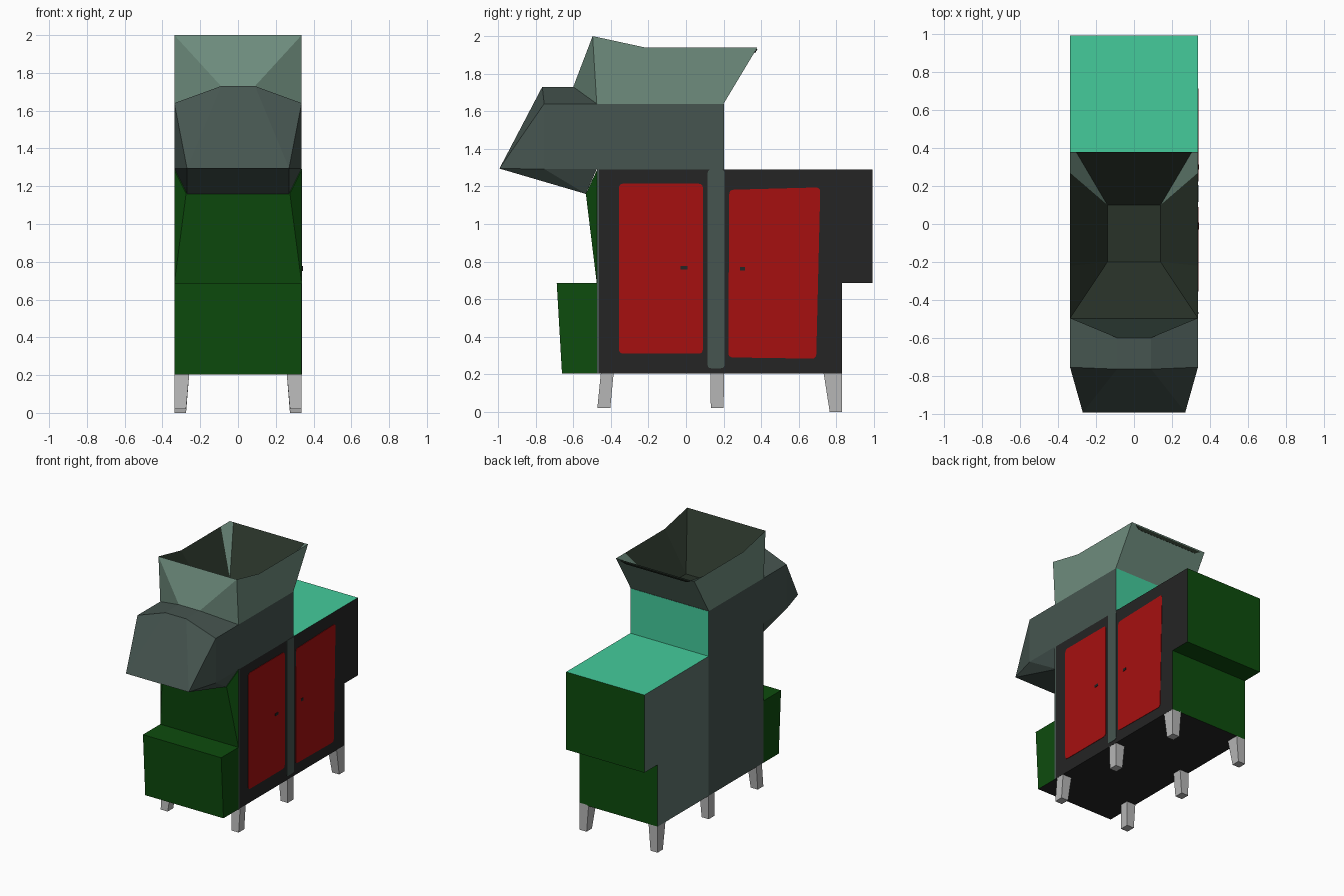
import bpy, bmesh, math
from mathutils import Vector

if "Cube" in bpy.data.objects:
    bpy.data.objects.remove(bpy.data.objects["Cube"])

W = 0.337  # half width


def mat(name, *rgb):
    m = bpy.data.materials.new(name)
    m.diffuse_color = (*rgb, 1)
    m.use_nodes = True
    m.node_tree.nodes["Principled BSDF"].inputs["Base Color"].default_value = m.diffuse_color
    return m


SLATE = mat("slate", .061, .091, .080)
PALE = mat("pale slate", .114, .175, .156)
SAGE = mat("sage", .156, .262, .205)
OLIVE = mat("dark olive", .021, .032, .021)
BLACK = mat("near black", .018, .018, .018)
RED = mat("red", .38, .005, .005)
GREEN = mat("dark green", .004, .072, .004)
MINT = mat("mint", .058, .60, .33)
GREY = mat("leg grey", .47, .47, .47)


def finish(name, bm, rule):
    """Make an object; rule(normal, centre) gives each face its material."""
    bmesh.ops.recalc_face_normals(bm, faces=bm.faces)
    me = bpy.data.meshes.new(name)
    mats = []
    for f in bm.faces:
        f.normal_update()
        m = rule(f.normal, f.calc_center_median()) if callable(rule) else rule
        if m not in mats:
            mats.append(m)
            me.materials.append(m)
        f.material_index = mats.index(m)
    bm.to_mesh(me)
    bm.free()
    ob = bpy.data.objects.new(name, me)
    bpy.context.collection.objects.link(ob)
    return ob


def hull(name, pts, rule):
    """Convex solid through the points."""
    bm = bmesh.new()
    for p in pts:
        bm.verts.new(p)
    bmesh.ops.convex_hull(bm, input=bm.verts)
    bmesh.ops.dissolve_limit(bm, angle_limit=0.01, verts=bm.verts, edges=bm.edges)
    return finish(name, bm, rule)


def both(*pts):
    """Mirror (half x, y, z) points across x = 0."""
    return [(s * x, y, z) for x, y, z in pts for s in (-1, 1)]


def extrude(name, profile, x0, x1, rule):
    """Extrude a (y, z) profile along x."""
    bm = bmesh.new()
    f = bm.faces.new([bm.verts.new((x0, y, z)) for y, z in profile])
    r = bmesh.ops.extrude_face_region(bm, geom=[f])
    vs = [v for v in r["geom"] if isinstance(v, bmesh.types.BMVert)]
    bmesh.ops.translate(bm, verts=vs, vec=(x1 - x0, 0, 0))
    return finish(name, bm, rule)


def rect(y0, y1, z0, z1):
    return [(y0, z0), (y1, z0), (y1, z1), (y0, z1)]


def rounded(corners, r, n=4):
    """Round the corners of a (y, z) outline."""
    out = []
    for i, c in enumerate(corners):
        c = Vector(c)
        a = c + (Vector(corners[i - 1]) - c).normalized() * r
        b = c + (Vector(corners[(i + 1) % len(corners)]) - c).normalized() * r
        for k in range(n + 1):
            t = k / n
            p = a * (1 - t) ** 2 + c * 2 * t * (1 - t) + b * t ** 2
            out.append((p.x, p.y))
    return out


# Main casing: black door side, green ends, mint top
def casing(left):
    def rule(n, c):
        if n.x > .5:
            return BLACK
        if n.x < -.5:
            return left
        if n.z > .5:
            return MINT
        if n.z < -.5 and c.z < .5:
            return BLACK
        return GREEN
    return rule


extrude("front_cabinet", rect(-.475, .203, .203, 1.29), -W, W, casing(SLATE))
extrude("rear_cabinet", [(.203, .203), (.83, .203), (.83, .685), (.993, .685),
                         (.993, 1.29), (.203, 1.29)], -W, W, casing(PALE))

# Tower above the front cabinet
extrude("upper_tower", rect(-.475, .203, 1.29, 1.64), -W, W,
        lambda n, c: MINT if n.y > .5 else SLATE)

# Spout overhanging the front
hull("spout", both((W, -.475, 1.64), (W, -.755, 1.64), (W, -.755, 1.293), (W, -.475, 1.293),
                   (.09, -.765, 1.73), (.09, -.6, 1.73), (.27, -.993, 1.295),
                   (.27, -.533, 1.16)), SLATE)

# Green front: sloped panel and lower box
hull("front_panel", both((W, -.475, 1.285), (.275, -.533, 1.16), (W, -.475, .685)), GREEN)
hull("front_box", both((W, -.475, .203), (W, -.66, .203), (W, -.688, .685), (W, -.475, .685)),
     lambda n, c: BLACK if n.z < -.8 else GREEN)

# Hopper: sage walls outside, dark funnel inside
half = [(W, -.475, 1.64), (.09, -.6, 1.73), (W, -.497, 2.0), (W, -.22, 1.94),
        (W, .27, 1.94), (W, .38, 1.94), (.305, .38, 1.94), (W, .2, 1.64),
        (.14, .1, 1.65), (.14, -.2, 1.65)]
FB, HU, FT, MT, SC, BT, BC, BB, NB, NF = range(10)
bm = bmesh.new()
L = [bm.verts.new((-x, y, z)) for x, y, z in half]
R = [bm.verts.new(p) for p in half]
inner = set()
for S in (L, R):
    bm.faces.new([S[i] for i in (FB, FT, MT, SC, BT, BB)])
    bm.faces.new([S[i] for i in (FB, HU, FT)])
    bm.faces.new([S[i] for i in (SC, BT, BC, NB)])
    for ids in ((FT, MT, NF), (MT, SC, NB, NF)):
        inner.add(bm.faces.new([S[i] for i in ids]))
for a, b in ((HU, FT), (BB, BT), (FB, HU), (FB, BB)):
    if b == BT:
        bm.faces.new([L[BB], L[BT], L[BC], R[BC], R[BT], R[BB]])
    else:
        bm.faces.new([L[a], L[b], R[b], R[a]])
for a, b in ((FT, NF), (NF, NB), (NB, BC)):
    inner.add(bm.faces.new([L[a], L[b], R[b], R[a]]))
centres = [f.calc_center_median() for f in inner]
finish("hopper", bm, lambda n, c: OLIVE if any((c - k).length < 1e-5 for k in centres) else SAGE)

# Dark slit under the hopper's rear rim
hull("rear_rim_slit", both((.30, .376, 1.932), (.26, .364, 1.912),
                           (.30, .380, 1.930), (.26, .368, 1.910)), OLIVE)

# Doors, handles and slate trim on the right side
extrude("front_door", rounded(rect(-.357, .09, .31, 1.215), .025), W, W + .003, RED)
extrude("rear_door", rounded([(.225, .29), (.693, .283), (.715, 1.195), (.23, 1.182)], .025),
        W, W + .003, RED)
extrude("front_handle", rect(-.028, .008, .758, .777), W, W + .006, BLACK)
extrude("rear_handle", rect(.288, .314, .752, .772), W, W + .006, BLACK)
extrude("centre_trim", rounded(rect(.115, .205, .232, 1.29), .02), W, W + .003, SLATE)
extrude("edge_trim", rect(-.475, -.463, .203, 1.29), W, W + .002, SLATE)

# Six tapered legs: (top y0, y1), (bottom y0, y1), foot height
for part, (a, b), (c, d), z in (("front", (-.453, -.385), (-.472, -.403), .02),
                                ("middle", (.13, .203), (.132, .2), .02),
                                ("rear", (.732, .83), (.765, .83), 0)):
    for side, s in (("left", -1), ("right", 1)):
        hull(f"{part}_{side}_leg",
             [(s * x, y, .21) for x in (.258, W - .001) for y in (a, b)] +
             [(s * x, y, z) for x in (.275, W - .001) for y in (c, d)], GREY)
